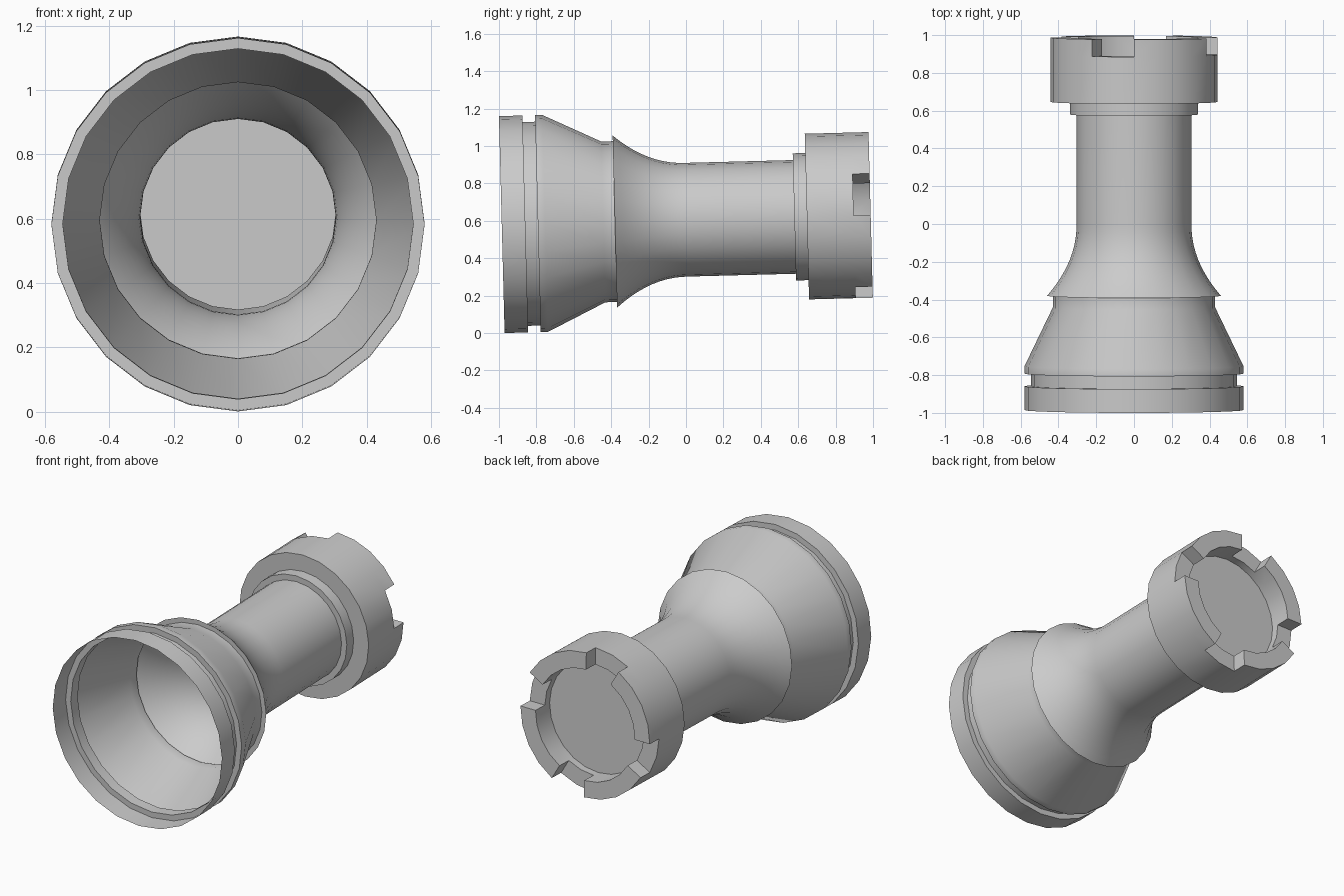
import bpy, bmesh, math
from mathutils import Matrix

if "Cube" in bpy.data.objects:
    bpy.data.objects.remove(bpy.data.objects["Cube"])

SIDES = 24
TILT = math.radians(1.5)
# the turned axis runs along +y, tipped up slightly; base centre is the origin of s
PLACE = Matrix.Translation((0, -0.985, 0.58)) @ Matrix.Rotation(TILT, 4, 'X')


def pt(bm, r, s, i):
    a = 2 * math.pi * i / SIDES
    return bm.verts.new((r * math.sin(a), s, r * math.cos(a)))


def lathe(bm, profile):
    rings = [[pt(bm, r, s, i) for i in range(SIDES)] for r, s in profile]
    for lo, hi in zip(rings, rings[1:]):
        for i in range(SIDES):
            j = (i + 1) % SIDES
            bm.faces.new((lo[i], lo[j], hi[j], hi[i]))
    return rings


def finish(bm, name):
    bmesh.ops.remove_doubles(bm, verts=bm.verts, dist=1e-4)
    bmesh.ops.recalc_face_normals(bm, faces=bm.faces)
    me = bpy.data.meshes.new(name)
    bm.to_mesh(me)
    bm.free()
    me.transform(PLACE)
    ob = bpy.data.objects.new(name, me)
    bpy.context.collection.objects.link(ob)
    bpy.ops.object.select_all(action='DESELECT')
    ob.select_set(True)
    bpy.context.view_layer.objects.active = ob
    bpy.ops.object.shade_smooth_by_angle(angle=math.radians(30))
    return ob


# open hollow base: foot band, groove, cone and lip
bm = bmesh.new()
lathe(bm, [(0.58, 0), (0.58, 0.126), (0.545, 0.126), (0.545, 0.193),
           (0.58, 0.193), (0.58, 0.232), (0.43, 0.543), (0.43, 0.605), (0.46, 0.605)])
finish(bm, "base")

# flared column with collar
flare = [(0.304 + 0.156 * (1 - k / 10) ** 2.1, 0.605 + 0.038 * k) for k in range(11)]
bm = bmesh.new()
lathe(bm, flare + [(0.304, 1.565), (0.34, 1.565), (0.34, 1.632)])
finish(bm, "column")

# crown cup: underside, outer wall, then inner wall and floor
R, RI, LOW, TOP, FLOOR = 0.443, 0.34, 1.882, 1.973, 1.835
bm = bmesh.new()
lathe(bm, [(0.34, 1.632), (R, 1.632), (R, LOW)])
inner = lathe(bm, [(RI, LOW), (RI, FLOOR)])
bm.faces.new(inner[-1])


# battlements: four notches of two sides each
def notched(i):
    return (i - 4) % 6 < 2


for i in range(SIDES):
    h = LOW if notched(i) else TOP
    bm.faces.new([pt(bm, R, h, i), pt(bm, R, h, i + 1), pt(bm, RI, h, i + 1), pt(bm, RI, h, i)])
    if not notched(i):
        for r in (R, RI):
            bm.faces.new([pt(bm, r, LOW, i), pt(bm, r, LOW, i + 1),
                          pt(bm, r, TOP, i + 1), pt(bm, r, TOP, i)])
    if notched(i) != notched(i - 1):
        bm.faces.new([pt(bm, R, LOW, i), pt(bm, R, TOP, i), pt(bm, RI, TOP, i), pt(bm, RI, LOW, i)])
finish(bm, "crown")
